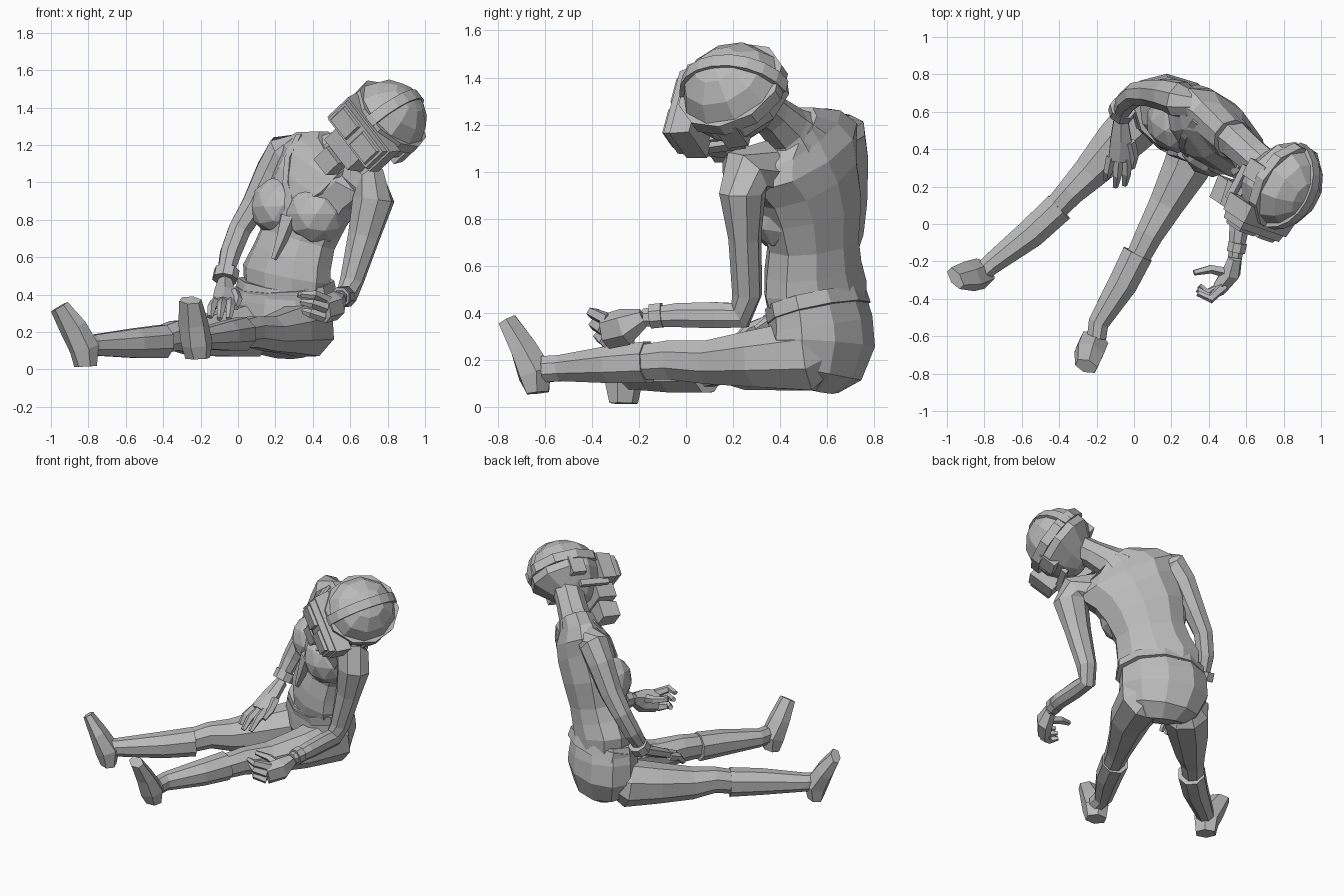
import bpy, bmesh, math
from mathutils import Vector, Matrix
from mathutils.bvhtree import BVHTree

cube = bpy.data.objects.get("Cube")
if cube:
    bpy.data.objects.remove(cube, do_unlink=True)

# Single grey clay material
clay = bpy.data.materials.new("clay_grey")
clay.use_nodes = True
GREY = (0.5, 0.5, 0.5, 1)
clay.diffuse_color = GREY
bsdf = clay.node_tree.nodes["Principled BSDF"]
bsdf.inputs["Base Color"].default_value = GREY
bsdf.inputs["Roughness"].default_value = 0.8

LEFT = Vector((.77, -.64, 0))    # sideways axis of the chest
HIPS = Vector((.87, -.5, 0))     # sideways axis of the pelvis


def finish(name, bm, matrix=None):
    """Turn a bmesh into a flat shaded object."""
    if matrix:
        bmesh.ops.transform(bm, matrix=matrix, verts=bm.verts)
    bmesh.ops.recalc_face_normals(bm, faces=bm.faces)
    mesh = bpy.data.meshes.new(name)
    bm.to_mesh(mesh)
    bm.free()
    mesh.materials.append(clay)
    obj = bpy.data.objects.new(name, mesh)
    bpy.context.collection.objects.link(obj)
    return obj


def loft(name, rings, side=LEFT, sides=8):
    """Skin oval rings (x, y, z, half width, half depth) along a path."""
    bm = bmesh.new()
    centres = [Vector(r[:3]) for r in rings]
    last = len(rings) - 1
    loops = []
    for i, ring in enumerate(rings):
        along = (centres[min(i + 1, last)] - centres[max(i - 1, 0)]).normalized()
        across = (side - along * side.dot(along)).normalized()
        depth = along.cross(across)
        loop = []
        for k in range(sides):
            a = math.tau * (k + .5) / sides
            loop.append(bm.verts.new(centres[i] + across * math.cos(a) * ring[3]
                                     + depth * math.sin(a) * ring[-1]))
        loops.append(loop)
    for low, high in zip(loops, loops[1:]):
        for k in range(sides):
            j = (k + 1) % sides
            bm.faces.new((low[k], low[j], high[j], high[k]))
    bm.faces.new(loops[0])
    bm.faces.new(loops[-1])
    return finish(name, bm)


def box(name, size, place, matrix, taper=1.0):
    """Block whose front (-y) face is scaled by taper."""
    bm = bmesh.new()
    bmesh.ops.create_cube(bm, size=1)
    for v in bm.verts:
        if v.co.y < 0:
            v.co.x *= taper
            v.co.z *= taper
        v.co = Vector(a * b for a, b in zip(v.co, size)) + Vector(place)
    return finish(name, bm, matrix)


# Pelvis, belt and torso
loft("pelvis", [(.24, .54, .09, .15, .1), (.25, .56, .15, .24, .17),
                (.24, .575, .27, .29, .205), (.24, .57, .36, .285, .2),
                (.25, .555, .45, .27, .185)], HIPS, 10)
loft("belt", [(.258, .565, .40, .29, .2), (.25, .55, .46, .285, .195)], HIPS, 10)
torso = loft("torso", [(.26, .555, .43, .26, .18), (.26, .55, .51, .275, .185),
                       (.29, .54, .6, .25, .18), (.32, .54, .7, .235, .17),
                       (.36, .53, .85, .27, .185), (.42, .505, .98, .29, .185),
                       (.475, .48, 1.07, .345, .165), (.5, .475, 1.14, .27, .12),
                       (.53, .45, 1.18, .14, .11)],
             sides=10)
loft("neck", [(.5, .48, 1.11, .18, .12), (.56, .43, 1.18, .11, .1),
              (.64, .36, 1.24, .09, .095), (.74, .27, 1.31, .09, .1)])

# Bust and hanging knot
for label, spot in (("right", (.235, .55, .87)), ("left", (.42, .42, .83))):
    bm = bmesh.new()
    bmesh.ops.create_icosphere(bm, subdivisions=2, radius=.17)
    finish(label + "_bust", bm, Matrix.Translation(spot))
loft("knot", [(.27, .38, .82, .06, .04), (.23, .38, .69, .035, .03),
              (.19, .38, .59, .018, .015)], sides=5)

# Neckline straps laid on the chest
surface = BVHTree.FromPolygons([v.co for v in torso.data.vertices],
                               [tuple(p.vertices) for p in torso.data.polygons])
necklines = {
    "right_strap": [(.33, .55, 1.25), (.28, .48, 1.12), (.24, .4, 1.0), (.27, .32, .87)],
    "left_strap": [(.62, .3, 1.14), (.53, .27, 1.05), (.42, .25, .96), (.27, .32, .87)],
}
for name, path in necklines.items():
    rings = [(*surface.find_nearest(Vector(p))[0], .025, .015) for p in path]
    loft(name, rings, sides=4)

# Arms
loft("right_arm", [(.32, .63, 1.17, .07, .09), (.24, .67, 1.16, .1, .1),
                   (.18, .69, 1.06, .09, .09), (.09, .7, .88, .075, .075),
                   (.01, .695, .75, .065, .065), (-.04, .655, .62, .06, .06),
                   (-.07, .59, .5, .045, .045)])
loft("right_cuff", [(-.06, .62, .53, .072, .065), (-.07, .59, .48, .072, .065)])
loft("left_arm", [(.6, .36, 1.02, .08, .12), (.71, .25, .99, .1, .12),
                  (.725, .24, .91, .115, .1), (.675, .25, .72, .09, .07),
                  (.61, .26, .48, .065, .065), (.58, .23, .39, .055, .065),
                  (.57, .12, .39, .055, .06), (.56, -.04, .39, .055, .055),
                  (.54, -.18, .38, .04, .04)], Vector((1, -.2, 0)))
loft("left_cuff", [(.555, -.1, .39, .053, .056), (.545, -.15, .385, .053, .056)],
     Vector((1, 0, 0)))

# Hands
loft("right_palm", [(-.07, .58, .47, .04, .035), (-.07, .45, .41, .065, .035),
                    (-.08, .34, .36, .065, .03)], Vector((1, 0, 0)), 6)
loft("left_palm", [(.54, -.18, .38, .04, .04), (.52, -.26, .34, .055, .08),
                   (.46, -.34, .32, .045, .075)], Vector((1, -.5, 0)), 6)
fingers = {
    "right_index": [(-.04, .35, .36), (-.04, .27, .33), (-.05, .21, .27)],
    "right_middle": [(-.08, .35, .36), (-.09, .26, .33), (-.1, .2, .27)],
    "right_little": [(-.12, .36, .36), (-.14, .28, .33), (-.15, .24, .28)],
    "right_thumb": [(-.02, .44, .41), (0, .36, .37), (-.01, .3, .33)],
    "left_index": [(.48, -.33, .37), (.41, -.4, .4), (.34, -.37, .4)],
    "left_middle": [(.47, -.35, .33), (.4, -.39, .35), (.34, -.35, .36)],
    "left_little": [(.46, -.34, .28), (.39, -.37, .3), (.35, -.33, .31)],
    "left_thumb": [(.5, -.26, .36), (.41, -.24, .38), (.32, -.26, .4)],
}
for name, path in fingers.items():
    loft(name, [(*p, w, w) for p, w in zip(path, (.03, .025, .016))],
         Vector((.5, .3, .8)), 5)

# Legs: thigh, boot shaft with rim, and upturned foot
legs = {
    "right": (Vector((.7, -.7, 0)),
              [(.13, .66, .24, .07, .08), (.06, .58, .21, .155, .155),
               (-.09, .43, .19, .135, .13), (-.24, .27, .17, .1, .105),
               (-.34, .17, .18, .08, .085), (-.44, .06, .15, .07, .075)],
              [(-.4, .09, .15, .09, .095), (-.55, -.05, .14, .085, .085),
               (-.77, -.22, .13, .06, .06), (-.81, -.26, .13, .055, .06)],
              [(-.815, -.265, .015, .07, .05), (-.82, -.265, .11, .085, .08),
               (-.88, -.28, .22, .09, .06), (-.955, -.29, .335, .07, .035)]),
    "left": (Vector((.9, -.42, 0)),
             [(.35, .63, .25, .07, .08), (.365, .53, .22, .16, .165),
              (.28, .3, .205, .135, .13), (.17, .1, .19, .1, .1),
              (.08, -.06, .2, .08, .09), (.02, -.18, .19, .07, .08)],
             [(.02, -.16, .19, .09, .095), (-.06, -.32, .18, .085, .085),
              (-.19, -.53, .165, .06, .06), (-.2, -.61, .16, .055, .06)],
             [(-.215, -.63, .06, .07, .05), (-.22, -.64, .14, .085, .08),
              (-.24, -.69, .25, .085, .06), (-.255, -.76, .37, .065, .04)]),
}
for label, (side, thigh, boot, foot) in legs.items():
    loft(label + "_thigh", thigh, side)
    loft(label + "_boot", boot, side)
    loft(label + "_foot", foot, side, 6)

# Head frame: slumped towards the left shoulder
face = Vector((-.45, -.85, -.12)).normalized()
crown = Vector((.64, -.41, .6))
crown = (crown - face * crown.dot(face)).normalized()
cheek = (-face).cross(crown)
frame = Matrix((cheek, -face, crown)).transposed().to_4x4()
frame.translation = (.785, .205, 1.33)
LONG = 1.08    # skull stretch from face to nape

# Skull narrowing to the jaw
bm = bmesh.new()
bmesh.ops.create_uvsphere(bm, u_segments=10, v_segments=7, radius=.22)
for v in bm.verts:
    v.co.y = v.co.y * LONG + .01
    if v.co.z < -.05:
        v.co.x *= .88
        v.co.y = v.co.y * .88 - .03
finish("head", bm, frame)


def strap(name, start, span, roll, lift, width):
    """Thick band around part of the head, in a plane rolled about its y axis."""
    bm = bmesh.new()
    turn = Matrix.Rotation(roll, 3, 'Y')
    count = 10
    rows = []
    for k in range(count + 1):
        a = start + span * k / count
        out = Vector((math.cos(a), math.sin(a) * LONG, 0))
        rows.append([bm.verts.new(turn @ (out * r + Vector((0, .01, z + lift))))
                     for r, z in ((.228, -width), (.228, width),
                                  (.19, width), (.19, -width))])
    for row, after in zip(rows, rows[1:]):
        for j in range(4):
            i = (j + 1) % 4
            bm.faces.new((row[j], row[i], after[i], after[j]))
    finish(name, bm, frame)


strap("goggle_strap", 0, math.tau, 0, .03, .03)
strap("crown_strap", math.pi / 2, math.pi, math.pi / 2, 0, .03)

# Goggles, ear pads and breathing mask
box("goggle_frame", (.4, .1, .18), (.015, -.2, -.05), frame, .94)
box("goggle_rim", (.36, .05, .15), (.015, -.265, -.05), frame, .94)
for sign in (-1, 1):
    box("goggle_lens", (.15, .03, .12), (.015 + sign * .085, -.295, -.05), frame, .85)
    box("ear_pad", (.05, .1, .12), (sign * .19, .02, -.04), frame)
    box("mask_strap", (.03, .2, .04), (sign * .15, -.09, -.15), frame)
box("mask", (.26, .14, .13), (.01, -.18, -.18), frame, .8)
box("mask_filter", (.13, .13, .12), (0, -.19, -.3), frame, .85)
